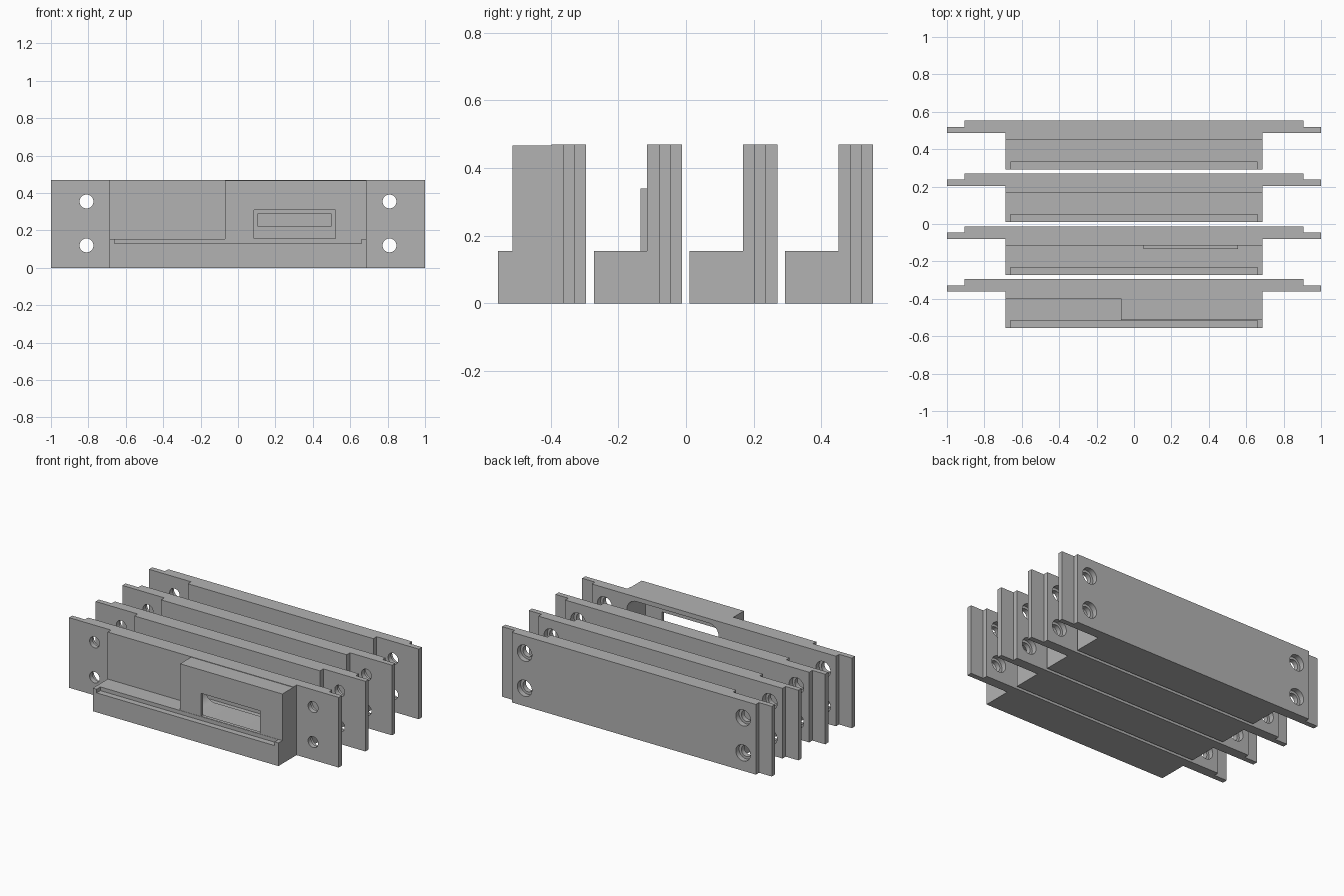
import bpy, bmesh
from math import radians
from mathutils import Matrix

cube = bpy.data.objects.get("Cube")
if cube:
    bpy.data.objects.remove(cube)

grey = bpy.data.materials.new("plain grey")
grey.use_nodes = True
grey.diffuse_color = (0.45, 0.45, 0.45, 1)
grey.node_tree.nodes["Principled BSDF"].inputs["Base Color"].default_value = (0.45, 0.45, 0.45, 1)

HEIGHT, LEDGE, PITCH = 0.47, 0.155, 0.2825


def finish(bm, name):
    bmesh.ops.recalc_face_normals(bm, faces=bm.faces)
    mesh = bpy.data.meshes.new(name)
    bm.to_mesh(mesh)
    bm.free()
    obj = bpy.data.objects.new(name, mesh)
    bpy.context.collection.objects.link(obj)
    mesh.materials.append(grey)
    return obj


def box(name, x, y, z, radius=0):
    """Box from three (low, high) ranges; radius rounds the edges along y."""
    bm = bmesh.new()
    bmesh.ops.create_cube(bm, size=1)
    for v in bm.verts:
        for i, (low, high) in enumerate((x, y, z)):
            v.co[i] = high if v.co[i] > 0 else low
    if radius:
        edges = [e for e in bm.edges if abs(e.verts[0].co.y - e.verts[1].co.y) > 0.001]
        bmesh.ops.bevel(bm, geom=edges, offset=radius, segments=8, profile=0.5, affect='EDGES')
    return finish(bm, name)


def bore(x, z, radius, y):
    """Cylinder cutter along y."""
    bm = bmesh.new()
    bmesh.ops.create_cone(bm, cap_ends=True, segments=32, radius1=radius, radius2=radius,
                          depth=y[1] - y[0])
    turn = Matrix.Rotation(radians(90), 4, 'X')
    bm.transform(Matrix.Translation((x, sum(y) / 2, z)) @ turn)
    return finish(bm, "bore_cutter")


def combine(target, tool, operation):
    mod = target.modifiers.new("combine", 'BOOLEAN')
    mod.operation, mod.object, mod.solver = operation, tool, 'EXACT'
    bpy.context.view_layer.objects.active = target
    bpy.ops.object.modifier_apply(modifier=mod.name)
    bpy.data.objects.remove(tool)


def plate(name, back):
    """Stepped plate, seen from above, extruded upwards."""
    half = [(0.688, back - 0.102), (0.688, back - 0.067), (1, back - 0.067),
            (1, back - 0.033), (0.905, back - 0.033), (0.905, back)]
    outline = half + [(-x, y) for x, y in reversed(half)]
    bm = bmesh.new()
    face = bm.faces.new([bm.verts.new((x, y, 0)) for x, y in outline])
    top = bmesh.ops.extrude_face_region(bm, geom=[face])["geom"]
    bmesh.ops.translate(bm, vec=(0, 0, HEIGHT),
                        verts=[v for v in top if isinstance(v, bmesh.types.BMVert)])
    return finish(bm, name)


names = ["front_panel", "second_panel", "third_panel", "back_panel"]
for i, name in enumerate(names):
    back = -0.295 + i * PITCH
    front, face = back - 0.26, back - 0.102
    panel = plate(name, back)

    # Ledge with a shallow notch along its front edge
    combine(panel, box("ledge", (-0.688, 0.688), (front, face + 0.03), (0, LEDGE)), 'UNION')
    combine(panel, box("notch", (-0.66, 0.66), (front - 0.1, front + 0.04), (0.13, 0.2)), 'DIFFERENCE')

    if i == 0:
        # Housing with a window, hollow from behind
        combine(panel, box("housing", (-0.07, 0.688), (front + 0.042, face + 0.03),
                           (0.14, HEIGHT - 0.003)), 'UNION')
        combine(panel, box("hollow", (-0.035, 0.645), (front + 0.065, back + 0.1),
                           (0.15, 0.44), 0.07), 'DIFFERENCE')
        combine(panel, box("window", (0.085, 0.522), (front - 0.1, front + 0.12),
                           (0.157, 0.31)), 'DIFFERENCE')
    if i == 1:
        # Raised frame with a slot
        combine(panel, box("frame", (0.05, 0.557), (face - 0.02, face + 0.03), (0.14, 0.34)), 'UNION')
        combine(panel, box("slot", (0.107, 0.497), (face - 0.1, back + 0.1), (0.22, 0.29)), 'DIFFERENCE')

    # Screw holes, counterbored from the back
    for x in (-0.81, 0.81):
        for z in (0.12, 0.355):
            combine(panel, bore(x, z, 0.037, (front, back + 0.1)), 'DIFFERENCE')
            combine(panel, bore(x, z, 0.054, (back - 0.035, back + 0.1)), 'DIFFERENCE')

    bpy.ops.object.select_all(action='DESELECT')
    panel.select_set(True)
    bpy.context.view_layer.objects.active = panel
    bpy.ops.object.shade_smooth_by_angle(angle=radians(30))
